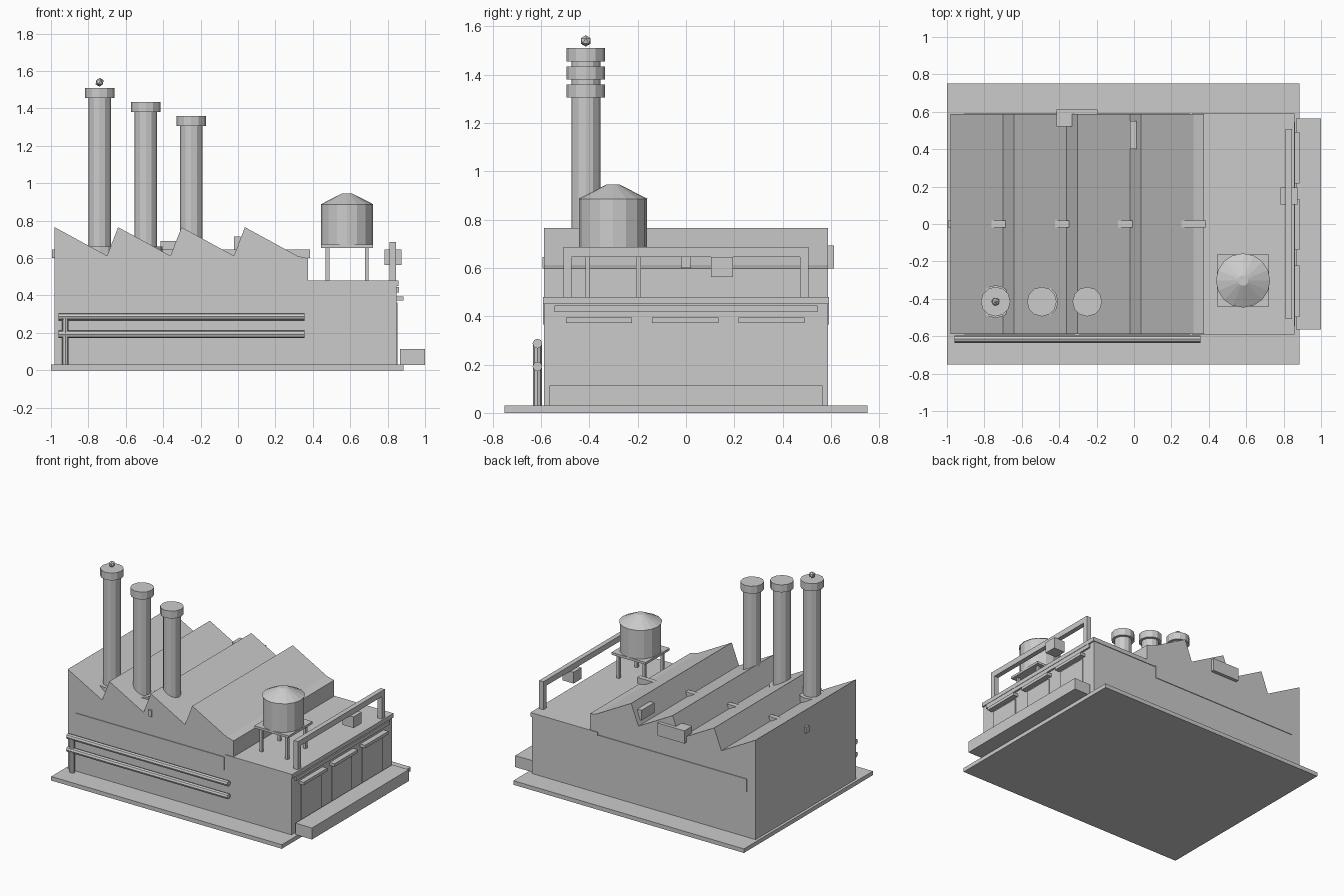
import bpy, bmesh, math
from mathutils import Matrix, Vector

if "Cube" in bpy.data.objects:
    bpy.data.objects.remove(bpy.data.objects["Cube"])


def finish(name, bm):
    bmesh.ops.recalc_face_normals(bm, faces=bm.faces)
    me = bpy.data.meshes.new(name)
    bm.to_mesh(me)
    bm.free()
    ob = bpy.data.objects.new(name, me)
    bpy.context.collection.objects.link(ob)
    return ob


def box(name, x, y, z):
    """Box from (min, max) ranges."""
    bm = bmesh.new()
    size = [b - a for a, b in (x, y, z)]
    mid = [(a + b) / 2 for a, b in (x, y, z)]
    bmesh.ops.create_cube(bm, size=1, matrix=Matrix.Translation(mid) @ Matrix.Diagonal((*size, 1)))
    return finish(name, bm)


def tube(name, start, end, r1, r2=None, sides=12):
    """Cylinder or cone frustum between two points."""
    a, b = Vector(start), Vector(end)
    rot = (b - a).to_track_quat('Z', 'Y').to_matrix().to_4x4()
    bm = bmesh.new()
    bmesh.ops.create_cone(bm, cap_ends=True, segments=sides, radius1=r1,
                          radius2=r1 if r2 is None else r2, depth=(b - a).length,
                          matrix=Matrix.Translation((a + b) / 2) @ rot)
    return finish(name, bm)


def extrude_y(name, profile, half):
    """XZ profile extruded from -half to +half in y."""
    bm = bmesh.new()
    face = bm.faces.new([bm.verts.new((x, -half, z)) for x, z in profile])
    new = bmesh.ops.extrude_face_region(bm, geom=[face])["geom"]
    bmesh.ops.translate(bm, vec=(0, 2 * half, 0),
                        verts=[v for v in new if isinstance(v, bmesh.types.BMVert)])
    return finish(name, bm)


# Ground slab and sawtooth hall with lower annex
box("base_slab", (-1, 0.885), (-0.752, 0.752), (0, 0.03))
profile = [(-0.98, 0.025)]
for i in range(4):
    x = -0.98 + i * 0.339
    profile += [(x, 0.765), (x + 0.28, 0.612)]
profile += [(0.375, 0.598), (0.375, 0.465), (0.847, 0.465), (0.847, 0.025)]
extrude_y("factory_hall", profile, 0.587)
box("annex_roof", (0.31, 0.857), (-0.592, 0.592), (0.45, 0.48))

# Long side bands
for s, side in ((-1, "front"), (1, "back")):
    box(side + "_band", (-0.91, 0.30), sorted((s * 0.57, s * 0.592)), (0.365, 0.46))

# Roof ducts and vents
box("roof_duct", (-0.995, 0.386), (-0.018, 0.018), (0.60, 0.646))
box("front_vent", (-0.32, -0.29), (-0.595, -0.55), (0.598, 0.646))
box("back_vent", (-0.415, -0.195), (0.52, 0.612), (0.598, 0.692))
box("skylight_vent", (-0.022, 0.013), (0.40, 0.55), (0.64, 0.715))

# Chimneys with buried plinths and caps
for x, top in ((-0.74, 1.51), (-0.493, 1.435), (-0.25, 1.36)):
    y = -0.415
    tube("chimney_plinth", (x, y, 0.55), (x, y, 0.662), 0.088)
    tube("chimney_shaft", (x, y, 0.55), (x, y, top - 0.02), 0.06)
    tube("chimney_cap", (x, y, top - 0.055), (x, y, top), 0.079)
bm = bmesh.new()
bmesh.ops.create_icosphere(bm, subdivisions=1, radius=0.024,
                           matrix=Matrix.Translation((-0.74, -0.415, 1.54)))
finish("chimney_beacon", bm)

# Water tank on a four-legged platform
tx, ty = 0.583, -0.302
for dx in (-0.105, 0.105):
    for dy in (-0.105, 0.105):
        box("tank_leg", (tx + dx - 0.01, tx + dx + 0.01), (ty + dy - 0.01, ty + dy + 0.01), (0.47, 0.66))
box("tank_platform", (tx - 0.14, tx + 0.14), (ty - 0.14, ty + 0.14), (0.655, 0.672))
tube("tank_body", (tx, ty, 0.665), (tx, ty, 0.885), 0.14, sides=16)
tube("tank_roof", (tx, ty, 0.885), (tx, ty, 0.945), 0.145, 0.028, sides=16)

# Hoist frame at the annex edge
for y in (-0.508, 0.472):
    box("hoist_post", (0.81, 0.845), (y, y + 0.035), (0.47, 0.66))
box("hoist_beam", (0.81, 0.845), (-0.508, 0.507), (0.645, 0.687))
box("hoist_trolley", (0.782, 0.873), (0.103, 0.195), (0.562, 0.645))

# Loading side: fascia, doors, awnings, dock
box("fascia_panel", (0.84, 0.86), (-0.545, 0.545), (0.417, 0.445))
for y in (-0.36, -0.003, 0.354):
    box("loading_door", (0.83, 0.853), (y - 0.117, y + 0.117), (0.03, 0.362))
    box("door_awning", (0.84, 0.886), (y - 0.137, y + 0.137), (0.372, 0.394))
box("loading_dock", (0.865, 1.0), (-0.565, 0.565), (0.028, 0.113))

# Wall pipes and riser
for z in (0.287, 0.192):
    tube("wall_pipe", (-0.96, -0.615, z), (0.355, -0.615, z), 0.02, sides=8)
tube("pipe_riser", (-0.923, -0.615, 0.03), (-0.923, -0.615, 0.287), 0.018, sides=8)
